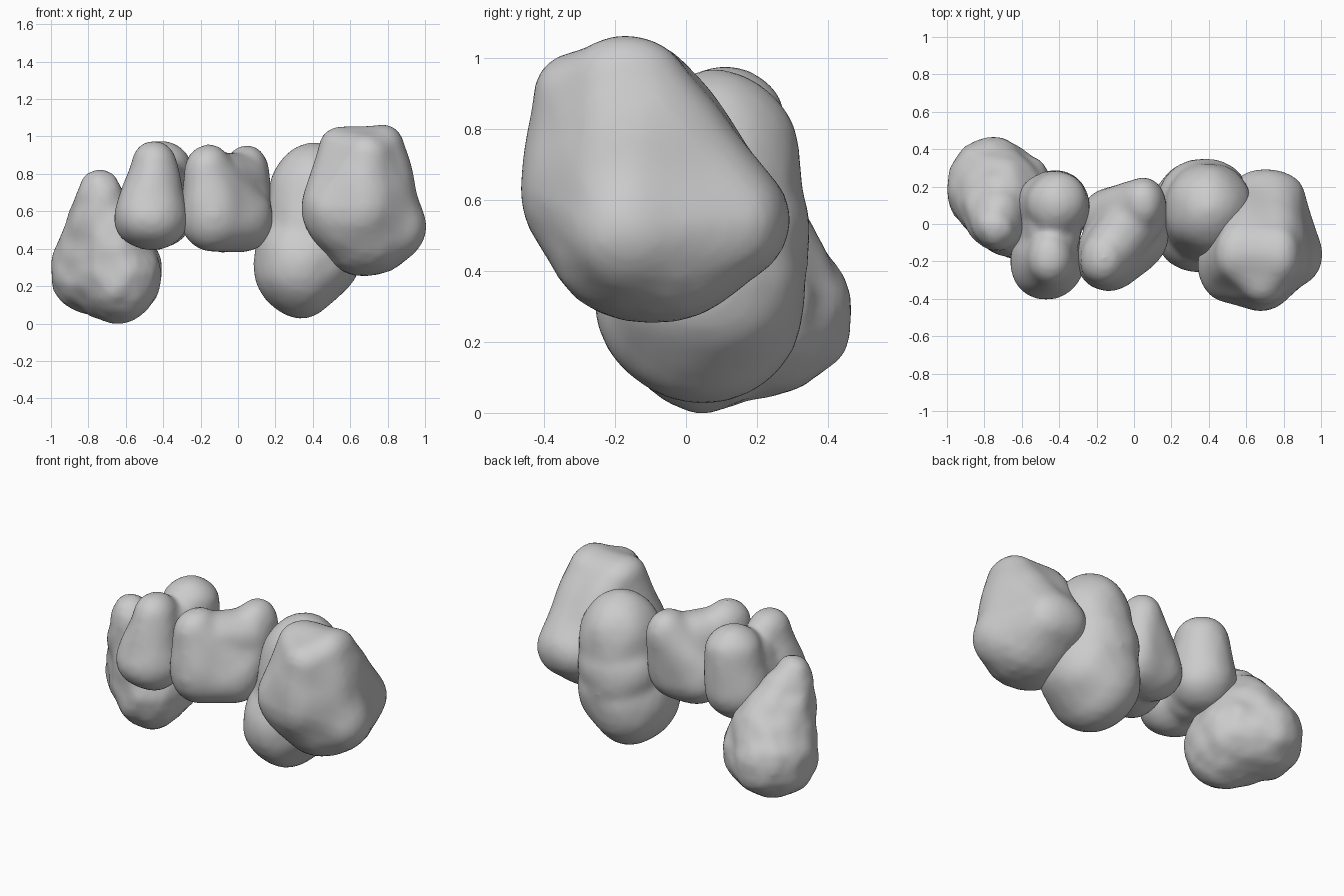
import bpy
import bmesh
from mathutils import Matrix, noise

if "Cube" in bpy.data.objects:
    bpy.data.objects.remove(bpy.data.objects["Cube"])

grey = bpy.data.materials.new("light grey")
grey.use_nodes = True
grey.diffuse_color = (0.6, 0.6, 0.6, 1)
grey.node_tree.nodes["Principled BSDF"].inputs["Base Color"].default_value = (0.6, 0.6, 0.6, 1)


def add_lobe(target, ellipsoids):
    """Wrap a convex skin around ellipsoids given as (centre, radii)."""
    bm = bmesh.new()
    for centre, radii in ellipsoids:
        place = Matrix.Translation(centre) @ Matrix.Diagonal((*radii, 1))
        bmesh.ops.create_icosphere(bm, subdivisions=3, radius=1, matrix=place)
    hull = bmesh.ops.convex_hull(bm, input=bm.verts)
    spare = [g for g in hull["geom_interior"] if isinstance(g, bmesh.types.BMVert)]
    bmesh.ops.delete(bm, geom=spare, context="VERTS")
    loose = [v for v in bm.verts if not v.link_faces]
    bmesh.ops.delete(bm, geom=loose, context="VERTS")
    bmesh.ops.recalc_face_normals(bm, faces=bm.faces)
    lobe = bpy.data.meshes.new("lobe")
    bm.to_mesh(lobe)
    bm.free()
    target.from_mesh(lobe)
    bpy.data.meshes.remove(lobe)


def tooth(name, lobes, blend=12, rough=0.008, grain=6):
    """Fuse lobes into one soft body, then make its surface slightly uneven."""
    bm = bmesh.new()
    for ellipsoids in lobes:
        add_lobe(bm, ellipsoids)
    mesh = bpy.data.meshes.new(name)
    bm.to_mesh(mesh)
    bm.free()
    obj = bpy.data.objects.new(name, mesh)
    bpy.context.collection.objects.link(obj)
    fuse = obj.modifiers.new("fuse", "REMESH")
    fuse.mode = "VOXEL"
    fuse.voxel_size = 0.02
    soften = obj.modifiers.new("soften", "SMOOTH")
    soften.factor = 0.5
    soften.iterations = blend
    graph = bpy.context.evaluated_depsgraph_get()
    solid = bpy.data.meshes.new_from_object(obj.evaluated_get(graph))
    obj.modifiers.clear()
    obj.data = solid
    bpy.data.meshes.remove(mesh)
    solid.name = name
    offsets = [v.normal * noise.noise(v.co * grain) * rough for v in solid.vertices]
    for v, shift in zip(solid.vertices, offsets):
        v.co += shift
    solid.materials.clear()
    solid.materials.append(grey)
    solid.shade_smooth()


# Right end molar: broad base with a narrow peak leaning forward
tooth("right_end_molar", [[
    ((-0.76, 0.20, 0.28), (0.245, 0.27, 0.24)),
    ((-0.63, 0.04, 0.265), (0.22, 0.23, 0.265)),
    ((-0.61, 0.15, 0.28), (0.20, 0.23, 0.23)),
    ((-0.69, 0.16, 0.49), (0.18, 0.20, 0.16)),
    ((-0.74, -0.01, 0.68), (0.12, 0.13, 0.145)),
]], blend=3, rough=0.012, grain=9)

# Right premolar: front and back cusps over a shared body
tooth("right_premolar", [
    [((-0.465, -0.20, 0.57), (0.205, 0.21, 0.18)),
     ((-0.45, -0.18, 0.84), (0.125, 0.15, 0.14))],
    [((-0.43, 0.09, 0.60), (0.20, 0.20, 0.20)),
     ((-0.41, 0.11, 0.83), (0.165, 0.17, 0.145))],
    [((-0.45, -0.04, 0.59), (0.17, 0.20, 0.19)),
     ((-0.43, -0.03, 0.77), (0.15, 0.20, 0.125))],
])

# Middle premolar: two cusps on a diagonal with a shallow saddle
tooth("middle_premolar", [
    [((-0.13, -0.17, 0.58), (0.19, 0.195, 0.195)),
     ((0.03, -0.06, 0.56), (0.16, 0.18, 0.18)),
     ((-0.16, -0.18, 0.82), (0.125, 0.15, 0.14))],
    [((-0.08, 0.04, 0.57), (0.21, 0.17, 0.19)),
     ((0.05, 0.03, 0.57), (0.14, 0.19, 0.18)),
     ((0.05, 0.11, 0.82), (0.12, 0.14, 0.14))],
    [((-0.10, -0.11, 0.75), (0.16, 0.15, 0.165)),
     ((0.02, 0.05, 0.75), (0.15, 0.15, 0.165))],
])

# Left inner molar: round base flowing into a taller body behind it
tooth("left_inner_molar", [
    [((0.33, 0.04, 0.32), (0.25, 0.30, 0.295)),
     ((0.44, 0.05, 0.38), (0.22, 0.28, 0.26))],
    [((0.40, 0.08, 0.685), (0.24, 0.25, 0.28)),
     ((0.38, 0.06, 0.42), (0.26, 0.28, 0.26))],
    [((0.40, 0.075, 0.53), (0.25, 0.275, 0.25)),
     ((0.34, 0.11, 0.50), (0.22, 0.24, 0.24))],
])

# Left end molar: large blunt block with a flattened top
tooth("left_end_molar", [[
    ((0.69, -0.10, 0.50), (0.28, 0.30, 0.25)),
    ((0.51, -0.23, 0.61), (0.175, 0.19, 0.20)),
    ((0.86, -0.16, 0.53), (0.14, 0.18, 0.20)),
    ((0.71, 0.13, 0.54), (0.205, 0.17, 0.18)),
    ((0.67, -0.29, 0.62), (0.19, 0.175, 0.21)),
    ((0.68, -0.29, 0.89), (0.15, 0.14, 0.13)),
    ((0.56, -0.15, 0.94), (0.13, 0.16, 0.11)),
    ((0.77, -0.17, 0.94), (0.12, 0.17, 0.12)),
    ((0.80, -0.14, 0.84), (0.12, 0.17, 0.13)),
]], blend=3, rough=0.012, grain=5)
